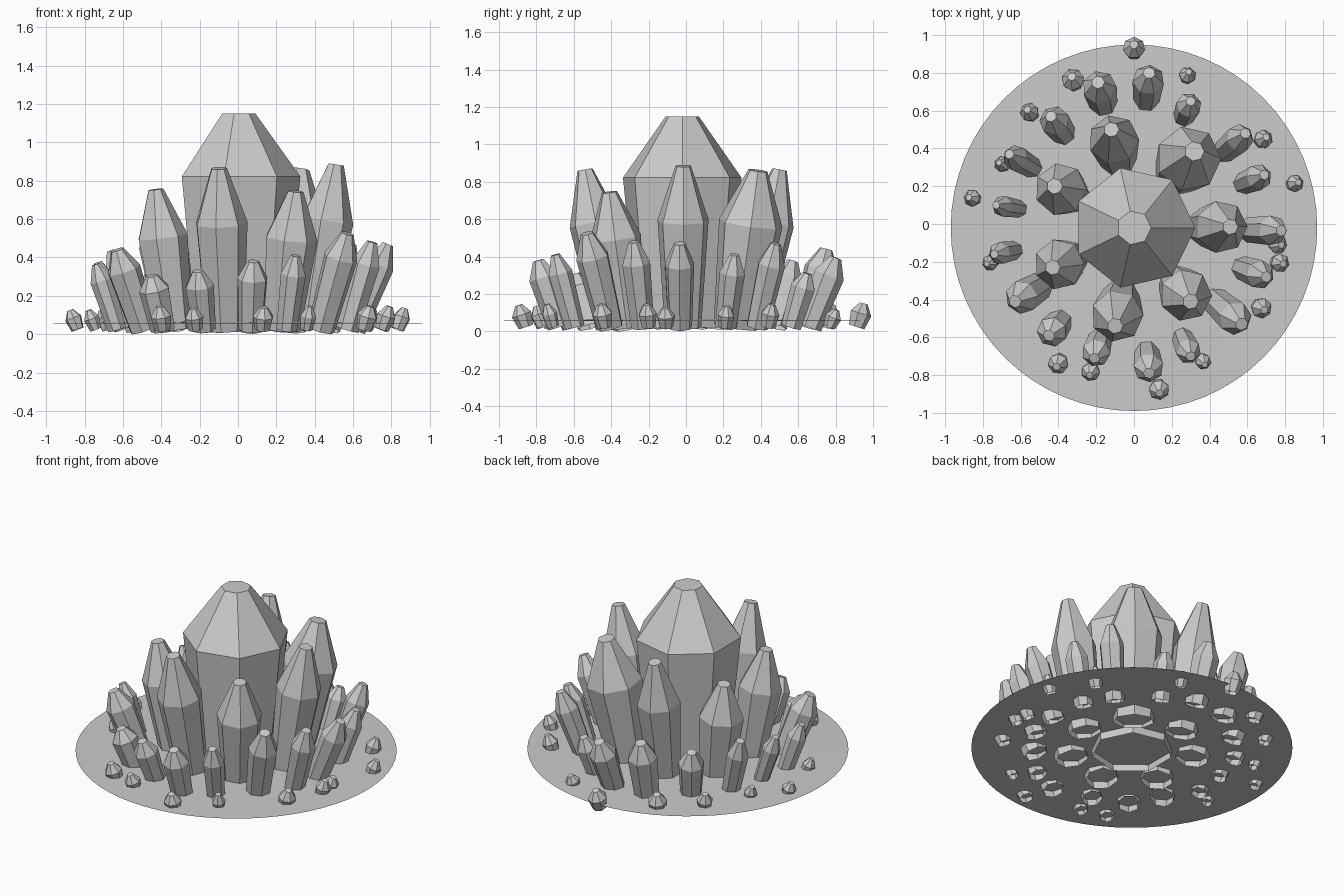
import bpy, bmesh, math
from mathutils import Vector, Matrix

SIDES = 7
CENTRE = Vector((0, -0.02, 0))


def make_object(name, bm):
    mesh = bpy.data.meshes.new(name)
    bm.to_mesh(mesh)
    bm.free()
    obj = bpy.data.objects.new(name, mesh)
    bpy.context.collection.objects.link(obj)
    return obj


def crystal(name, base, tip, radius, belt, base_scale, tip_scale):
    """Seven-sided shaft that widens to a belt, then narrows to a blunt tip; open below."""
    axis = tip - base
    out = tip - CENTRE
    turn = Matrix.Rotation(math.atan2(out.y, out.x), 3, 'Z') if out.xy.length > 0.03 else Matrix.Identity(3)
    tilt = Vector((0, 0, 1)).rotation_difference(axis.normalized()).to_matrix()
    bm = bmesh.new()
    rings = []
    for t, s in ((0, base_scale), (belt, 1), (1, tip_scale)):
        ring = []
        for i in range(SIDES):
            a = 2 * math.pi * i / SIDES
            p = Vector((math.cos(a), math.sin(a), 0)) * radius * s
            ring.append(bm.verts.new(base + axis * t + tilt @ (turn @ p)))
        rings.append(ring)
    for lo, hi in zip(rings, rings[1:]):
        for i in range(SIDES):
            j = (i + 1) % SIDES
            bm.faces.new((lo[i], lo[j], hi[j], hi[i]))
    bm.faces.new(rings[-1])
    return make_object(name, bm)


def leaning(name, x, y, z, radius, base_r, belt, base_scale, tip_scale):
    """Crystal that leans outward from the middle, given its tip and base distance."""
    out = Vector((x, y, 0)) - CENTRE
    base = CENTRE + out.normalized() * base_r
    base.z = 0.025
    crystal(name, base, Vector((x, y, z - 0.005)), radius, belt, base_scale, tip_scale)


# thin, slightly domed ground disc
bm = bmesh.new()
bmesh.ops.create_circle(bm, cap_ends=True, cap_tris=True, segments=64, radius=0.97)
for v in bm.verts:
    v.co.z = 0.057 if v.co.xy.length > 0.5 else 0.07
    v.co += CENTRE
make_object("ground_disc", bm)

# main crystal
crystal("main_crystal", Vector((0, -0.02, 0.02)), Vector((0, -0.02, 1.15)), 0.325, 0.71, 0.75, 0.28)

# tall ring: tip x, y, z, belt radius
tall = [
    (0.51, -0.015, 0.89, 0.14), (0.32, 0.385, 0.865, 0.175), (-0.12, 0.50, 0.87, 0.135),
    (-0.42, 0.20, 0.69, 0.14), (-0.43, -0.23, 0.76, 0.135), (-0.10, -0.54, 0.87, 0.14),
    (0.30, -0.41, 0.75, 0.14),
]
for i, (x, y, z, r) in enumerate(tall):
    leaning(f"tall_crystal_{i}", x, y, z, r, 0.37, 0.66, 0.72, 0.3)

# middle ring: tip x, y, z, belt radius, base distance
middle = [
    (0.78, -0.035, 0.475, 0.08, 0.60), (0.69, 0.26, 0.415, 0.07, 0.62),
    (0.59, 0.48, 0.475, 0.075, 0.62), (0.30, 0.65, 0.315, 0.068, 0.64),
    (0.08, 0.80, 0.40, 0.085, 0.68), (-0.19, 0.75, 0.445, 0.092, 0.68),
    (-0.44, 0.57, 0.38, 0.08, 0.62), (-0.66, 0.37, 0.44, 0.068, 0.62),
    (-0.73, 0.10, 0.38, 0.056, 0.61), (-0.74, -0.16, 0.37, 0.06, 0.64),
    (-0.63, -0.41, 0.445, 0.09, 0.58), (-0.45, -0.59, 0.31, 0.082, 0.63),
    (-0.21, -0.71, 0.335, 0.076, 0.61), (0.08, -0.79, 0.385, 0.08, 0.66),
    (0.30, -0.70, 0.415, 0.067, 0.63), (0.57, -0.53, 0.53, 0.09, 0.58),
    (0.70, -0.28, 0.485, 0.077, 0.61),
]
for i, m in enumerate(middle):
    leaning(f"middle_crystal_{i}", *m, 0.75, 0.82, 0.38)

# small outer buds: x, y, z, radius
small = [
    (0.0, 0.95, 0.155, 0.06), (0.29, 0.805, 0.12, 0.045), (0.70, 0.46, 0.15, 0.05),
    (0.87, 0.22, 0.14, 0.046), (0.79, -0.21, 0.15, 0.05), (0.78, -0.11, 0.13, 0.05),
    (0.69, -0.455, 0.15, 0.055), (0.375, -0.745, 0.15, 0.042), (0.135, -0.895, 0.145, 0.055),
    (-0.235, -0.80, 0.14, 0.05), (-0.41, -0.755, 0.15, 0.055), (-0.78, -0.21, 0.13, 0.042),
    (-0.875, 0.14, 0.13, 0.045), (-0.715, 0.325, 0.13, 0.042), (-0.565, 0.605, 0.15, 0.05),
    (-0.33, 0.78, 0.15, 0.06),
]
for i, (x, y, z, r) in enumerate(small):
    dist = (Vector((x, y, 0)) - CENTRE).length
    leaning(f"small_crystal_{i}", x, y, z, r, dist - 0.04, 0.58, 0.75, 0.38)
